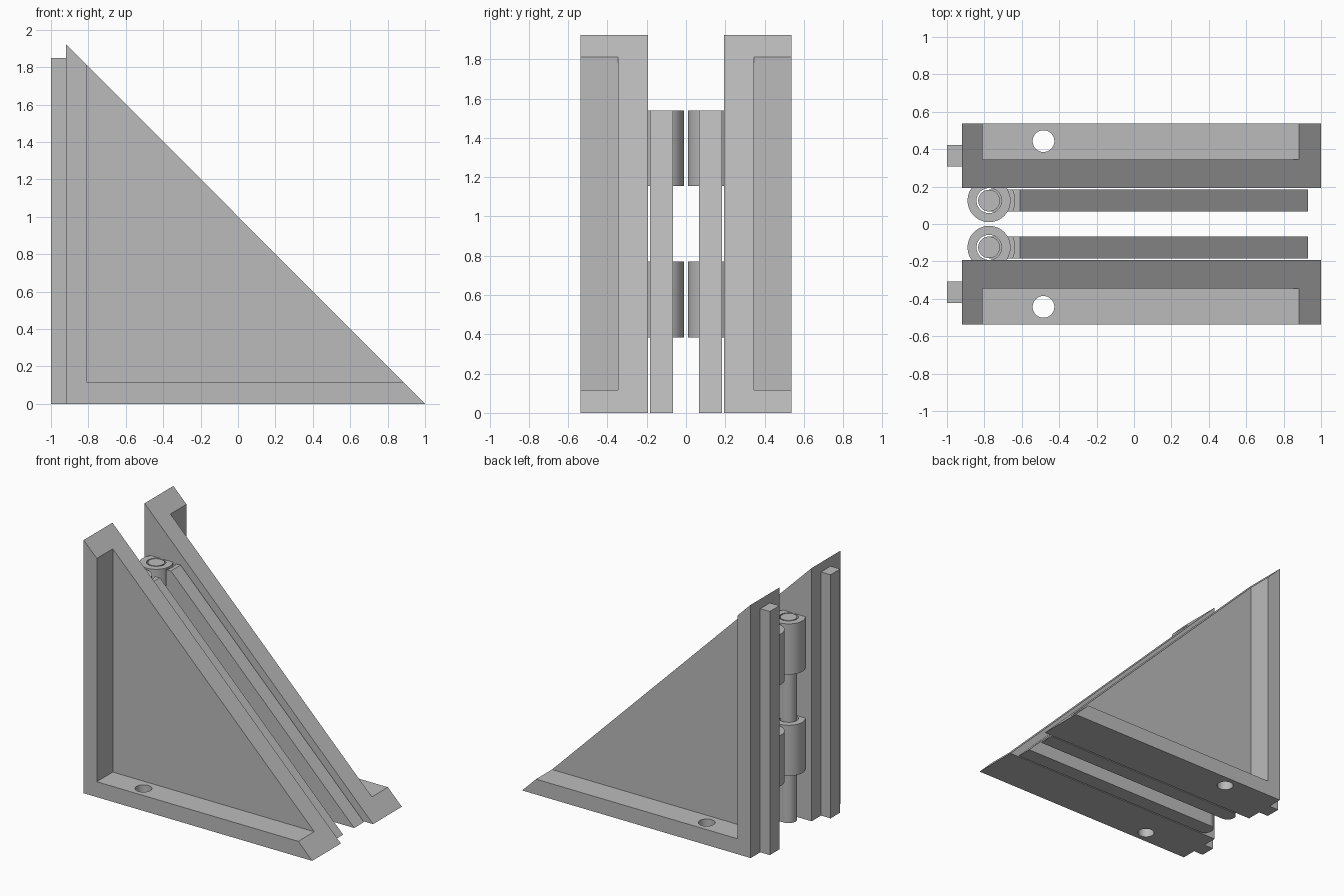
import bpy, bmesh, math
from mathutils import Vector

cube = bpy.data.objects.get("Cube")
if cube:
    bpy.data.objects.remove(cube, do_unlink=True)

grey = bpy.data.materials.new("plain grey")
grey.use_nodes = True
colour = (0.5, 0.5, 0.5, 1)
grey.diffuse_color = colour
grey.node_tree.nodes["Principled BSDF"].inputs["Base Color"].default_value = colour


def finish(name, bm):
    bmesh.ops.recalc_face_normals(bm, faces=bm.faces)
    mesh = bpy.data.meshes.new(name)
    bm.to_mesh(mesh)
    bm.free()
    mesh.materials.append(grey)
    obj = bpy.data.objects.new(name, mesh)
    bpy.context.collection.objects.link(obj)
    return obj


def slab(name, profile, y0, y1):
    """Extrude an x-z profile from y0 to y1."""
    bm = bmesh.new()
    face = bm.faces.new([bm.verts.new((x, y0, z)) for x, z in profile])
    out = bmesh.ops.extrude_face_region(bm, geom=[face])
    verts = [v for v in out["geom"] if isinstance(v, bmesh.types.BMVert)]
    bmesh.ops.translate(bm, verts=verts, vec=(0, y1 - y0, 0))
    return finish(name, bm)


def rod(name, x, y, radius, z0, z1):
    """Upright cylinder."""
    bm = bmesh.new()
    bmesh.ops.create_cone(bm, cap_ends=True, segments=64, radius1=radius,
                          radius2=radius, depth=z1 - z0)
    bmesh.ops.translate(bm, verts=bm.verts, vec=Vector((x, y, (z0 + z1) / 2)))
    return finish(name, bm)


def combine(obj, other, operation="DIFFERENCE"):
    """Apply a boolean and discard the second object."""
    mod = obj.modifiers.new("boolean", "BOOLEAN")
    mod.operation, mod.object, mod.solver = operation, other, "EXACT"
    select(obj)
    bpy.ops.object.modifier_apply(modifier=mod.name)
    bpy.data.objects.remove(other, do_unlink=True)


def select(obj):
    bpy.ops.object.select_all(action="DESELECT")
    obj.select_set(True)
    bpy.context.view_layer.objects.active = obj


def smooth(obj):
    select(obj)
    bpy.ops.object.shade_smooth_by_angle(angle=math.radians(30))


PIN_X, PIN_Y, PIN_R = -0.775, 0.125, 0.058
BARREL_R, BORE_R, CLEAR_R = 0.115, 0.067, 0.137
BARRELS = [(0.385, 0.77), (1.155, 1.54)]
GAP = 0.012
TOP = 1.54

for side, s in (("front", -1), ("back", 1)):
    # Outer triangular bracket with an open recess and a screw hole
    bracket = slab(side + "_bracket", [(-0.92, 0), (1, 0), (-0.92, 1.923)],
                   s * 0.193, s * 0.538)
    combine(bracket, slab("recess_cutter", [(-0.81, 0.117), (2, 0.117), (2, 3), (-0.81, 3)],
                          s * 0.346, s * 0.7))
    combine(bracket, rod("hole_cutter", -0.484, s * 0.443, PIN_R, -0.1, 0.3))
    smooth(bracket)

    # Rail along the upright edge
    slab(side + "_rail", [(-1, 0), (-0.92, 0), (-0.92, 1.85), (-1, 1.85)],
         s * 0.307, s * 0.423)

    # Swinging inner leaf, notched around the barrels, with its hinge pin
    leaf = slab(side + "_leaf", [(PIN_X, 0), (0.93, 0), (-0.61, TOP), (PIN_X, TOP)],
                s * (PIN_Y - 0.0585), s * (PIN_Y + 0.0585))
    for z0, z1 in BARRELS:
        combine(leaf, rod("notch_cutter", PIN_X, s * PIN_Y, CLEAR_R, z0 - GAP, z1 + GAP))
    combine(leaf, rod("hinge_pin", PIN_X, s * PIN_Y, PIN_R, 0, TOP), "UNION")
    smooth(leaf)

    # Hinge barrels fixed to the bracket
    for level, (z0, z1) in zip(("lower", "upper"), BARRELS):
        barrel = rod(side + "_" + level + "_barrel", PIN_X, s * PIN_Y, BARREL_R, z0, z1)
        combine(barrel, rod("bore_cutter", PIN_X, s * PIN_Y, BORE_R, z0 - 0.1, z1 + 0.1))
        smooth(barrel)
